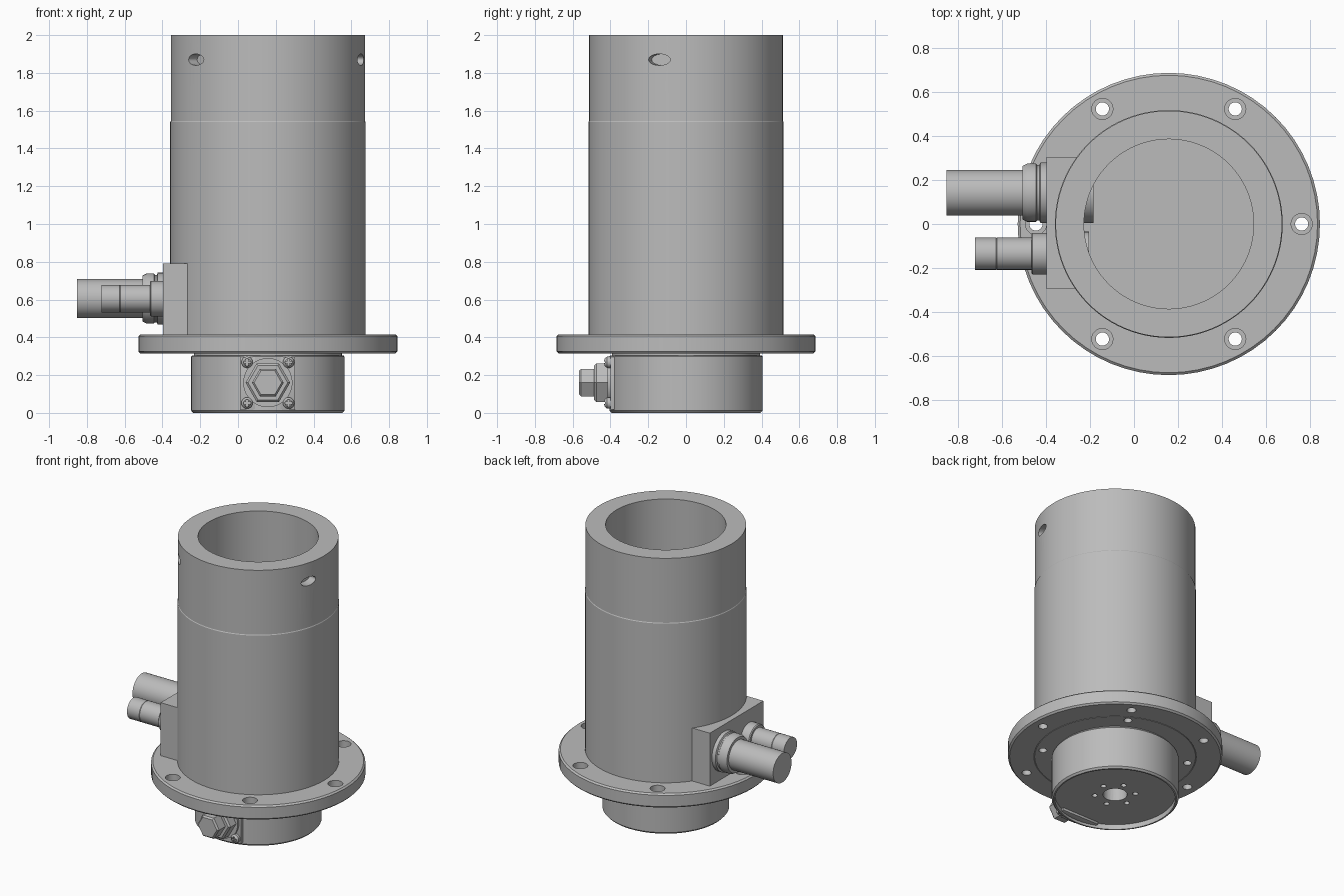
import bpy, bmesh, math
from mathutils import Matrix, Vector

if "Cube" in bpy.data.objects:
    bpy.data.objects.remove(bpy.data.objects["Cube"])

AXIS = 0.158          # x of the main body axis
UP = Matrix.Identity(4)
FRONT = Matrix.Rotation(math.pi / 2, 4, "X")    # local z points to -y
SIDE = Matrix.Rotation(-math.pi / 2, 4, "Y")    # local z points to -x

grey = bpy.data.materials.new("machined grey")
grey.use_nodes = True
grey.diffuse_color = (0.5, 0.5, 0.5, 1)
grey.node_tree.nodes["Principled BSDF"].inputs["Base Color"].default_value = (0.5, 0.5, 0.5, 1)


def finish(name, bm):
    bmesh.ops.remove_doubles(bm, verts=bm.verts, dist=1e-5)
    bmesh.ops.recalc_face_normals(bm, faces=bm.faces)
    mesh = bpy.data.meshes.new(name)
    bm.to_mesh(mesh)
    bm.free()
    mesh.materials.append(grey)
    obj = bpy.data.objects.new(name, mesh)
    bpy.context.collection.objects.link(obj)
    return obj


def lathe(name, profile, at=(AXIS, 0, 0), turn=UP, sides=64):
    """Spin a (radius, height) profile that starts and ends on the axis."""
    bm = bmesh.new()
    verts = [bm.verts.new((r, 0, z)) for r, z in profile]
    edges = [bm.edges.new(pair) for pair in zip(verts, verts[1:])]
    bmesh.ops.spin(bm, geom=verts + edges, cent=(0, 0, 0), axis=(0, 0, 1),
                   angle=math.tau, steps=sides, use_duplicate=False)
    bm.transform(Matrix.Translation(at) @ turn)
    return finish(name, bm)


def box(name, lo, hi, bevel=0):
    bm = bmesh.new()
    lo, hi = Vector(lo), Vector(hi)
    bmesh.ops.create_cube(bm, size=1, matrix=Matrix.Translation((lo + hi) / 2)
                          @ Matrix.Diagonal((*(hi - lo), 1)))
    if bevel:
        bmesh.ops.bevel(bm, geom=bm.edges[:], offset=bevel, segments=2, profile=0.5, affect="EDGES")
    return finish(name, bm)


def rod(r, z0, z1, at=(AXIS, 0, 0), turn=UP, sides=24):
    return lathe("cutter", [(0, z0), (r, z0), (r, z1), (0, z1)], at, turn, sides)


def cut(obj, cutters):
    for cutter in cutters:
        mod = obj.modifiers.new("cut", "BOOLEAN")
        mod.operation, mod.solver, mod.object = "DIFFERENCE", "EXACT", cutter
    mesh = bpy.data.meshes.new_from_object(obj.evaluated_get(bpy.context.evaluated_depsgraph_get()))
    obj.modifiers.clear()
    obj.data = mesh
    for cutter in cutters:
        bpy.data.objects.remove(cutter)


def ring(radius, count, start=0):
    for i in range(count):
        a = math.radians(start) + i * math.tau / count
        yield (AXIS + radius * math.cos(a), radius * math.sin(a), 0)


# Open main tube with a faint step in its outer wall
tube = lathe("main_tube", [(0, 0.38), (0.517, 0.38), (0.517, 1.54), (0.514, 1.545),
                           (0.514, 2), (0.385, 2), (0.385, 0.42), (0, 0.42)], sides=96)
slots = []
for degrees in (222, 344):
    turn = (Matrix.Rotation(math.radians(degrees), 4, "Z") @ Matrix.Rotation(math.pi / 2, 4, "Y")
            @ Matrix.Diagonal((1, 2, 1, 1)))
    slots.append(rod(0.03, 0.45, 0.6, (AXIS, 0, 1.87), turn))
cut(tube, slots)

# Mounting flange with counterbored bolt holes and blind holes beneath
flange = lathe("mounting_flange", [(0, 0.315), (0.515, 0.315), (0.517, 0.318), (0.52, 0.315),
                                   (0.675, 0.315), (0.686, 0.326), (0.686, 0.406),
                                   (0.675, 0.416), (0, 0.416)])
holes = []
for spot in ring(0.603, 6):
    holes += [rod(0.03, 0.25, 0.5, spot), rod(0.048, 0.36, 0.5, spot)]
holes += [rod(0.026, 0.25, 0.365, spot) for spot in ring(0.47, 4, 60)]
cut(flange, holes)

# Lower housing with a recessed base
lathe("housing_neck", [(0, 0.25), (0.392, 0.25), (0.392, 0.32), (0, 0.32)])
housing = lathe("lower_housing", [(0, 0.035), (0.385, 0.035), (0.385, 0), (0.395, 0),
                                  (0.406, 0.012), (0.406, 0.298), (0.4, 0.305), (0, 0.305)])
cut(housing, [rod(0.078, -0.1, 0.2)] + [rod(0.018, -0.1, 0.1, spot) for spot in ring(0.13, 6, 15)])

# Front socket: plate, nut, cap and four cross-head screws
box("socket_plate", (0.013, -0.4, 0.018), (0.303, -0.34, 0.298), 0.004)
lathe("socket_base", [(0, 0.39), (0.13, 0.39), (0.13, 0.415), (0, 0.415)], (AXIS, 0, 0.16), FRONT)
lathe("socket_nut", [(0, 0.4), (0.118, 0.4), (0.118, 0.475), (0.105, 0.486), (0, 0.486)],
      (AXIS, 0, 0.16), FRONT, 6)
lathe("socket_cap", [(0, 0.48), (0.084, 0.48), (0.084, 0.555), (0.073, 0.566), (0, 0.566)],
      (AXIS, 0, 0.16), FRONT, 6)
for x in (AXIS - 0.11, AXIS + 0.11):
    for z in (0.052, 0.268):
        screw = lathe("plate_screw", [(0, 0.39), (0.03, 0.39), (0.03, 0.418), (0.018, 0.432), (0, 0.434)],
                      (x, 0, z), FRONT, 20)
        cut(screw, [box("cutter", (x - 0.02, -0.45, z - 0.005), (x + 0.02, -0.42, z + 0.005)),
                    box("cutter", (x - 0.005, -0.45, z - 0.02), (x + 0.005, -0.42, z + 0.02))])

# Side connector block, hollowed where it meets the tube bore
block = box("connector_block", (-0.398, -0.295, 0.4), (-0.2, 0.303, 0.79))
cut(block, [rod(0.45, 0.3, 0.9, sides=64)])

# Large connector: collar, cable sleeve and inner end
BIG, SMALL = (0, 0.142, 0.605), (0, -0.135, 0.605)
lathe("large_collar", [(0, 0.38), (0.137, 0.38), (0.137, 0.425), (0.126, 0.43), (0.126, 0.44),
                       (0.132, 0.445), (0.132, 0.485), (0.122, 0.505), (0, 0.505)], BIG, SIDE, 48)
lathe("large_sleeve", [(0, 0.45), (0.103, 0.45), (0.103, 0.852), (0, 0.852)], BIG, SIDE, 48)
lathe("large_inner_end", [(0, 0.183), (0.137, 0.183), (0.137, 0.3), (0, 0.3)], BIG, SIDE, 48)

# Small connector
lathe("small_collar", [(0, 0.38), (0.094, 0.38), (0.094, 0.46), (0.088, 0.466), (0, 0.466)], SMALL, SIDE, 48)
lathe("small_sleeve", [(0, 0.45), (0.073, 0.45), (0.073, 0.623), (0.0715, 0.625), (0.073, 0.627),
                       (0.073, 0.722), (0, 0.722)], SMALL, SIDE, 48)
lathe("small_inner_end", [(0, 0.205), (0.1, 0.205), (0.1, 0.3), (0, 0.3)], SMALL, SIDE, 48)

# Smooth the round walls, keep the edges sharp
for obj in bpy.context.collection.objects:
    if obj.type == "MESH":
        obj.select_set(True)
        bpy.context.view_layer.objects.active = obj
bpy.ops.object.shade_smooth_by_angle(angle=math.radians(30))
